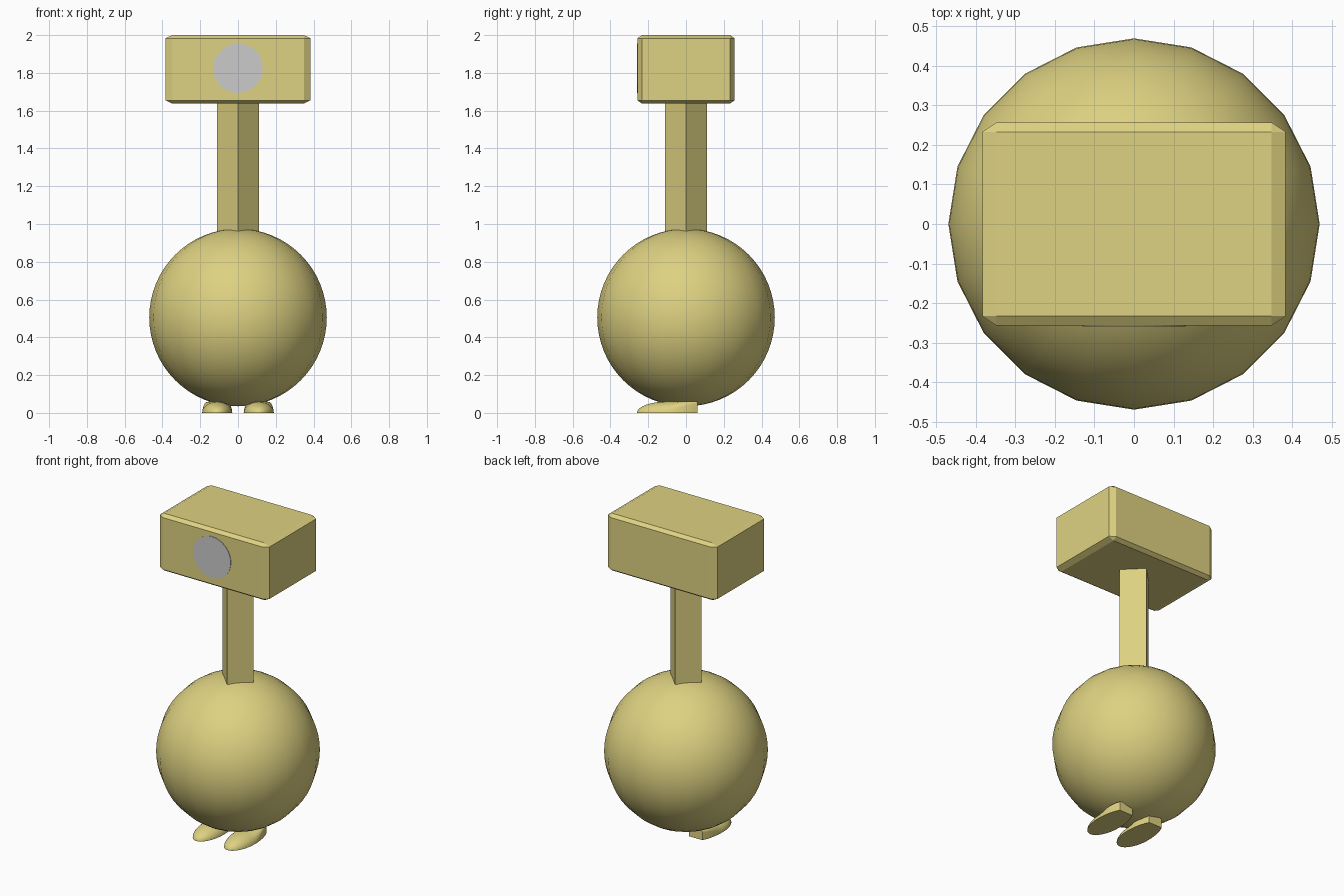
import bpy, bmesh, math

if "Cube" in bpy.data.objects:
    bpy.data.objects.remove(bpy.data.objects["Cube"])

tan = bpy.data.materials.new("tan")
tan.diffuse_color = (0.73, 0.64, 0.22, 1)
tan.use_nodes = True
tan.node_tree.nodes["Principled BSDF"].inputs["Base Color"].default_value = tan.diffuse_color


def finish(obj, name, mat=None, smooth=None):
    obj.name = name
    if mat:
        obj.data.materials.append(mat)
    if smooth:
        bpy.ops.object.select_all(action='DESELECT')
        obj.select_set(True)
        bpy.context.view_layer.objects.active = obj
        bpy.ops.object.shade_smooth_by_angle(angle=math.radians(smooth))
    return obj


def from_bmesh(bm, name, mat=None, smooth=None):
    bmesh.ops.recalc_face_normals(bm, faces=bm.faces)
    me = bpy.data.meshes.new(name)
    bm.to_mesh(me)
    bm.free()
    obj = bpy.data.objects.new(name, me)
    bpy.context.collection.objects.link(obj)
    return finish(obj, name, mat, smooth)


# round body
bpy.ops.mesh.primitive_uv_sphere_add(segments=20, ring_count=32, radius=0.47,
                                     location=(0, 0, 0.505))
finish(bpy.context.object, "body", tan, 40)

# square neck, corner facing forward
bpy.ops.mesh.primitive_cylinder_add(vertices=4, radius=0.11, depth=0.8,
                                    location=(0, 0, 1.28))
finish(bpy.context.object, "neck", tan)

# chamfered head box, bevel stretched with the box
bm = bmesh.new()
bmesh.ops.create_cube(bm, size=2)
bmesh.ops.bevel(bm, geom=bm.edges[:], offset=0.092, segments=1, affect='EDGES')
bmesh.ops.scale(bm, vec=(0.384, 0.257, 0.181), verts=bm.verts)
bmesh.ops.translate(bm, vec=(0, 0, 1.819), verts=bm.verts)
from_bmesh(bm, "head", tan)

# grey eye disc on the front of the head
bpy.ops.mesh.primitive_cylinder_add(vertices=32, radius=0.131, depth=0.02,
                                    location=(0, -0.25, 1.825),
                                    rotation=(math.pi / 2, 0, 0))
finish(bpy.context.object, "eye")


# feet: rounded toe lofted back to a narrow square heel
def foot(name, cx):
    bm = bmesh.new()
    rings, steps, mid = 16, 14, -0.10
    sections = [mid - 0.16 * math.cos(math.pi / 2 * i / 8) for i in range(9)]
    sections[0] += 0.0005
    sections += [mid + 0.16 * i / 6 for i in range(1, 7)]
    prev = None
    for y in sections:
        t = (y - mid) / 0.16
        w = 0.08 * math.sqrt(1 - t * t * (1 if t < 0 else 0.655))
        h = 0.06 * (math.sqrt(1 - t * t) if t < 0 else 1)
        p = 2 / (2 + 12 * max(t, 0) ** 2)
        ring = []
        for k in range(steps + 1):
            a = math.pi * k / steps
            c, s = math.cos(a), max(math.sin(a), 0)
            if k in (0, steps):
                s = 0
            x = math.copysign(abs(c) ** p, c) if abs(c) > 1e-6 else 0
            ring.append(bm.verts.new((cx + w * x, y, h * s ** p)))
        if prev:
            n = len(ring)
            for k in range(n):
                j = (k + 1) % n
                bm.faces.new((prev[k], prev[j], ring[j], ring[k]))
        else:
            bm.faces.new(ring)
        prev = ring
    bm.faces.new(prev)
    return from_bmesh(bm, name, tan, 40)


for side, name in ((-1, "left_foot"), (1, "right_foot")):
    foot(name, side * 0.11)
